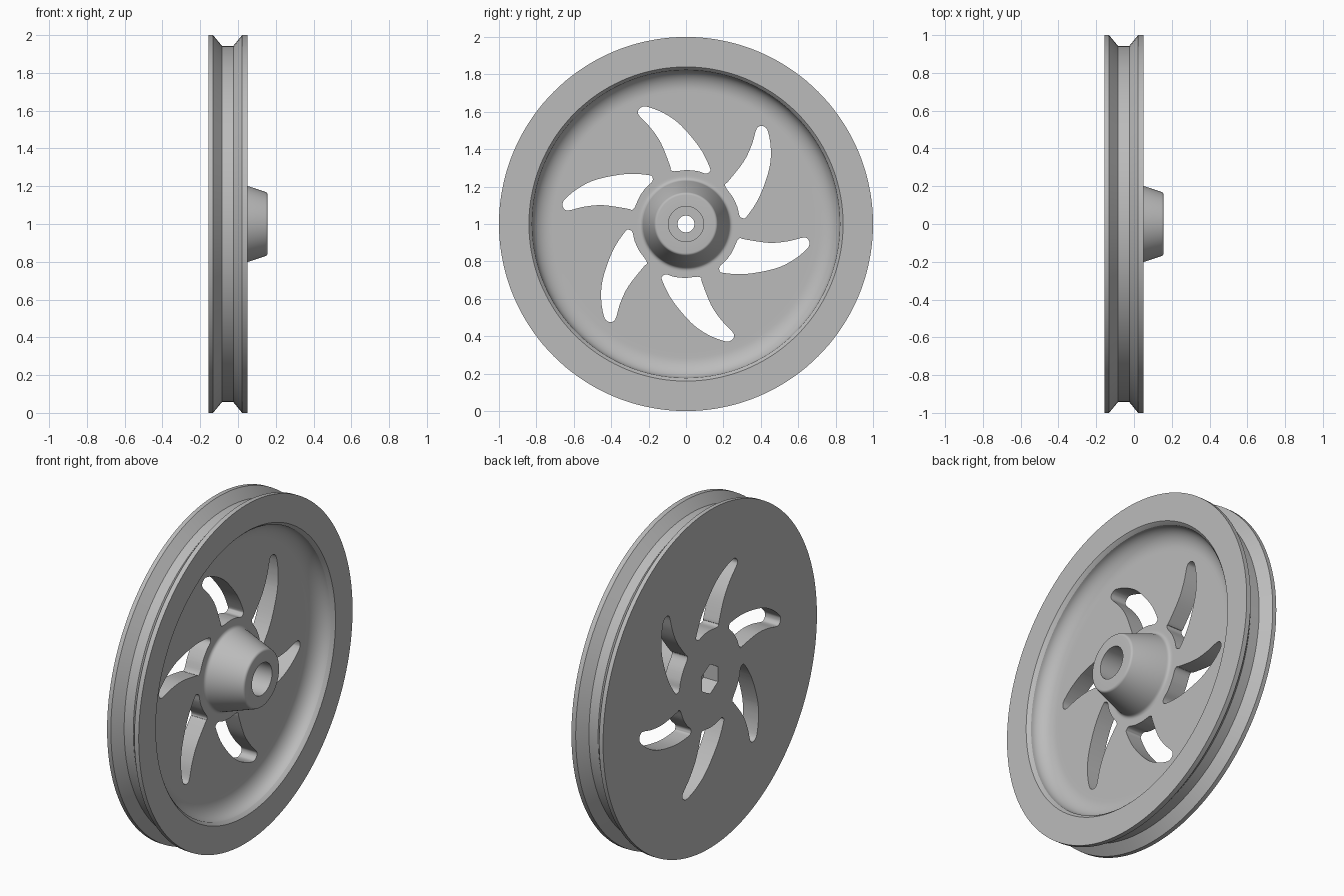
import bpy, bmesh, math
from mathutils import Matrix, Vector

if "Cube" in bpy.data.objects:
    bpy.data.objects.remove(bpy.data.objects["Cube"])

grey = bpy.data.materials.new("cast grey")
grey.use_nodes = True
grey.diffuse_color = (0.5, 0.5, 0.5, 1)
grey.node_tree.nodes["Principled BSDF"].inputs["Base Color"].default_value = grey.diffuse_color

CENTRE = Matrix.Translation((0, 0, 1))
BACK, FLOOR, RIM, HUB = -0.157, -0.055, 0.05, 0.157


def add_object(name, bm):
    bmesh.ops.recalc_face_normals(bm, faces=bm.faces)
    bm.transform(CENTRE)
    mesh = bpy.data.meshes.new(name)
    bm.to_mesh(mesh)
    bm.free()
    mesh.materials.append(grey)
    ob = bpy.data.objects.new(name, mesh)
    bpy.context.collection.objects.link(ob)
    return ob


def arc(x, r, rx, rr, start, end, steps):
    """Points of an elliptical arc in the (x, radius) plane."""
    angles = [math.radians(start + (end - start) * i / steps) for i in range(steps + 1)]
    return [(x + rx * math.cos(a), r + rr * math.sin(a)) for a in angles]


def lathe(name, profile, steps=144):
    bm = bmesh.new()
    verts = [bm.verts.new((x, 0, r)) for x, r in profile]
    edges = [bm.edges.new((a, b)) for a, b in zip(verts, verts[1:] + verts[:1])]
    bmesh.ops.spin(bm, geom=verts + edges, axis=(1, 0, 0), cent=(0, 0, 0),
                   angle=math.tau, steps=steps)
    bmesh.ops.remove_doubles(bm, verts=bm.verts, dist=1e-5)
    return add_object(name, bm)


def smooth_loop(points, steps=5):
    """Closed smooth curve through the points."""
    pts, out = [Vector(p) for p in points], []
    for i in range(len(pts)):
        a, b, c, d = (pts[(i + k) % len(pts)] for k in (-1, 0, 1, 2))
        for s in range(steps):
            t = s / steps
            out.append(0.5 * (2 * b + (c - a) * t + (2 * a - 5 * b + 4 * c - d) * t * t
                              + (3 * b - a - 3 * c + d) * t ** 3))
    return out


def prism(bm, outline, x0, x1, turn=0):
    rot = Matrix.Rotation(turn, 3, 'X')
    face = bm.faces.new([bm.verts.new(rot @ Vector((x0, y, z))) for y, z in outline])
    top = bmesh.ops.extrude_face_region(bm, geom=[face])["geom"]
    bmesh.ops.translate(bm, vec=(x1 - x0, 0, 0),
                        verts=[v for v in top if isinstance(v, bmesh.types.BMVert)])


# Turned body: flat back, belt groove, dished web, tapered hub, stepped bore
profile = [(BACK, 0.045), (BACK, 0.12), (BACK, 1), (-0.132, 1),
           (-0.085, 0.943), (-0.025, 0.943), (0.022, 1), (RIM, 1), (RIM, 0.84)]
profile += [(0.042, 0.832)]                                             # lip
profile += arc(0.03, 0.715, 0.085, 0.108, 90, 180, 12)                  # dish wall
profile += [(FLOOR, 0.69), (FLOOR, 0.26)]
profile += arc(-0.035, 0.25, 0.02, 0.02, 180, 270, 4)                   # hub foot
profile += arc(0.142, 0.155, 0.015, 0.015, 75, 0, 5)                    # hub shoulder
profile += [(HUB, 0.094), (0.03, 0.094), (0.03, 0.045)]
wheel = lathe("pulley_wheel", profile)

# Six swept slots through the web
slot = smooth_loop([(-0.257, 0.598), (-0.245, 0.62), (-0.21, 0.627), (-0.12, 0.593),
                    (-0.03, 0.53), (0.072, 0.41), (0.127, 0.303), (0.125, 0.279),
                    (0.104, 0.27), (0.06, 0.283), (0.0, 0.288), (-0.06, 0.282),
                    (-0.082, 0.29), (-0.085, 0.31), (-0.134, 0.433), (-0.19, 0.515),
                    (-0.246, 0.574)])
bm = bmesh.new()
for i in range(6):
    prism(bm, slot, -0.3, 0.02, i * math.tau / 6)
slot_cutter = add_object("slot_cutter", bm)

# Hexagonal nut pocket in the back
bm = bmesh.new()
hexagon = [(0.088 * math.sin(k * math.tau / 6), 0.088 * math.cos(k * math.tau / 6))
           for k in range(6)]
prism(bm, hexagon, -0.3, -0.06)
pocket_cutter = add_object("pocket_cutter", bm)

bpy.ops.object.select_all(action='DESELECT')
wheel.select_set(True)
bpy.context.view_layer.objects.active = wheel
for cutter in (slot_cutter, pocket_cutter):
    cutter.hide_render = True
    mod = wheel.modifiers.new("cut", 'BOOLEAN')
    mod.object, mod.operation, mod.solver = cutter, 'DIFFERENCE', 'EXACT'
    bpy.ops.object.modifier_apply(modifier=mod.name)
    bpy.data.objects.remove(cutter)
bpy.ops.object.shade_smooth_by_angle(angle=math.radians(30))
